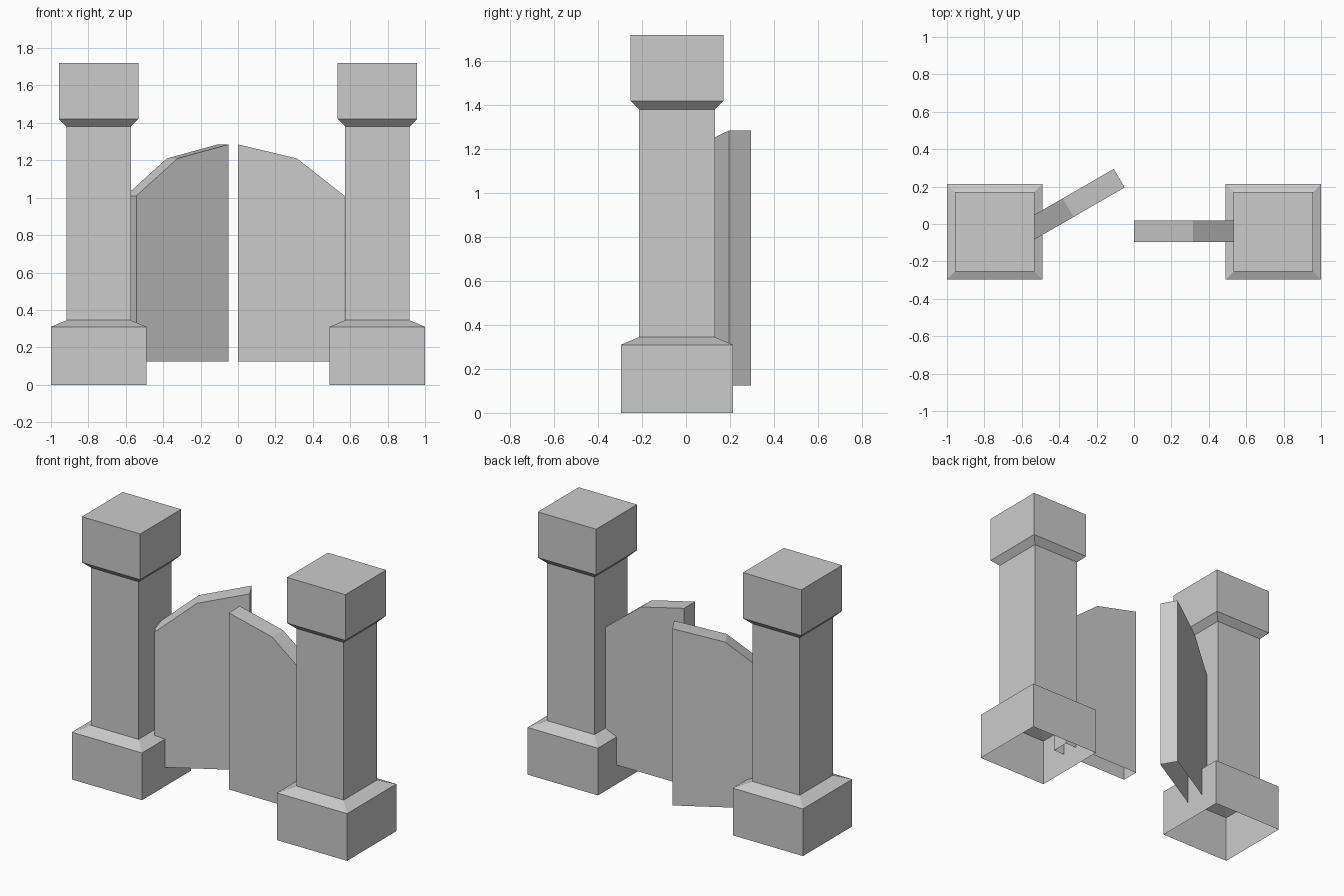
import bpy, bmesh
from math import radians

cube = bpy.data.objects.get("Cube")
if cube:
    bpy.data.objects.remove(cube, do_unlink=True)

stone = bpy.data.materials.new("grey stone")
stone.use_nodes = True
grey = (0.6, 0.6, 0.6, 1)
stone.diffuse_color = grey
stone.node_tree.nodes["Principled BSDF"].inputs["Base Color"].default_value = grey


def finish(name, bm, location, angle=0):
    mesh = bpy.data.meshes.new(name)
    bm.to_mesh(mesh)
    bm.free()
    mesh.materials.append(stone)
    obj = bpy.data.objects.new(name, mesh)
    obj.location = location
    obj.rotation_euler.z = radians(angle)
    bpy.context.collection.objects.link(obj)


def pillar(name, x):
    """Square rings lofted upwards: hollow, open underneath, capped on top."""
    bm = bmesh.new()
    profile = [(0.255, 0), (0.255, 0.31), (0.172, 0.345),
               (0.172, 1.38), (0.212, 1.42), (0.212, 1.72)]
    corners = [(-1, -1), (1, -1), (1, 1), (-1, 1)]
    rings = [[bm.verts.new((sx * r, sy * r, z)) for sx, sy in corners]
             for r, z in profile]
    for low, high in zip(rings, rings[1:]):
        for i in range(4):
            j = (i + 1) % 4
            bm.faces.new((low[i], low[j], high[j], high[i]))
    bm.faces.new(rings[-1])
    finish(name, bm, (x, -0.041, 0))


def gate(name, location, angle):
    """Panel with a stepped arch, running from its free end to its hinge."""
    bm = bmesh.new()
    outline = [(0, 0.125), (0.57, 0.125), (0.57, 1.01), (0.315, 1.21), (0, 1.285)]
    front = [bm.verts.new((x, -0.0575, z)) for x, z in outline]
    back = [bm.verts.new((x, 0.0575, z)) for x, z in outline]
    bm.faces.new(front)
    bm.faces.new(back[::-1])
    # The underside stays open
    for i in range(1, len(outline)):
        j = (i + 1) % len(outline)
        bm.faces.new((front[j], front[i], back[i], back[j]))
    finish(name, bm, location, angle)


pillar("left_pillar", 0.745)
pillar("right_pillar", -0.745)
gate("left_gate_closed", (0, -0.038, 0), 0)
gate("right_gate_ajar", (-0.079, 0.245, 0), 210)
